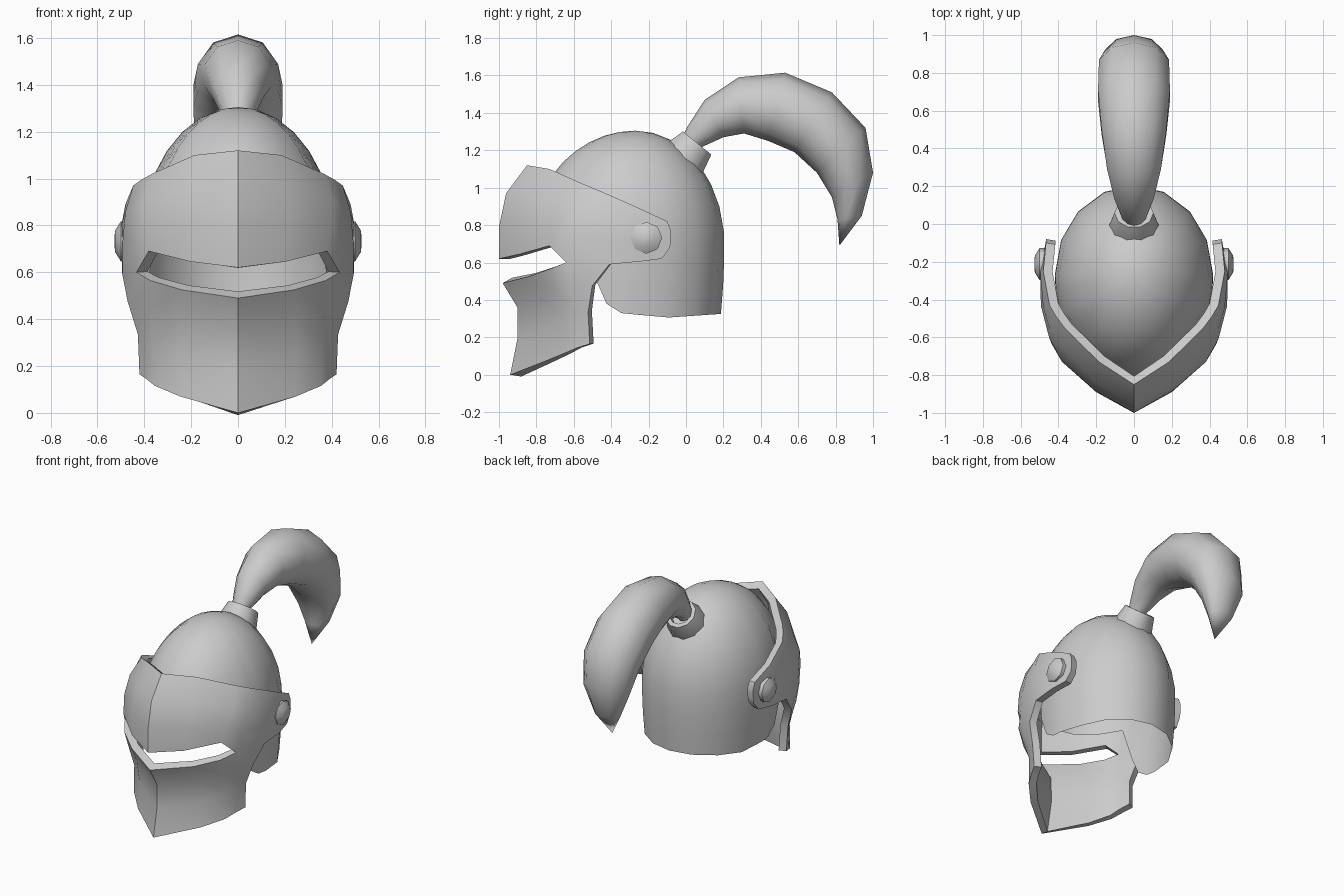
import bpy, bmesh, math
from mathutils import Vector

if "Cube" in bpy.data.objects:
    bpy.data.objects.remove(bpy.data.objects["Cube"])

steel = bpy.data.materials.new("grey_steel")
steel.diffuse_color = (0.6, 0.6, 0.6, 1)
steel.use_nodes = True
steel.node_tree.nodes["Principled BSDF"].inputs["Base Color"].default_value = steel.diffuse_color


def interp(knots, v):
    """Piecewise linear lookup in (key, value) pairs."""
    if v <= knots[0][0]:
        return knots[0][1]
    for (a, fa), (b, fb) in zip(knots, knots[1:]):
        if v <= b:
            return fa + (fb - fa) * (v - a) / (b - a)
    return knots[-1][1]


def add_grid(bm, columns):
    """Skin a list of equally long point columns with quads."""
    cols = [[bm.verts.new(p) for p in col] for col in columns]
    for a, b in zip(cols, cols[1:]):
        for i in range(len(a) - 1):
            bm.faces.new((a[i], a[i + 1], b[i + 1], b[i]))


def finish(name, bm, mirror=False, thickness=0, angle=35, recalc=False):
    bmesh.ops.remove_doubles(bm, verts=bm.verts, dist=0.0005)
    if recalc:
        bmesh.ops.recalc_face_normals(bm, faces=bm.faces)
    mesh = bpy.data.meshes.new(name)
    bm.to_mesh(mesh)
    bm.free()
    mesh.materials.append(steel)
    ob = bpy.data.objects.new(name, mesh)
    bpy.context.collection.objects.link(ob)
    bpy.ops.object.select_all(action='DESELECT')
    ob.select_set(True)
    bpy.context.view_layer.objects.active = ob
    if mirror:
        ob.modifiers.new("mirror", 'MIRROR').use_axis[0] = True
    if thickness:
        sol = ob.modifiers.new("thickness", 'SOLIDIFY')
        sol.thickness = thickness
        sol.offset = -1
        sol.use_even_offset = True
    if mirror or thickness:
        bpy.ops.object.convert(target='MESH')
    bpy.ops.object.shade_smooth_by_angle(angle=math.radians(angle))
    return ob


# Skull shell: egg-shaped dome, straight below the temples, open at the face
RIM = [(-0.52, 0.74), (-0.475, 0.47), (-0.43, 0.38), (-0.35, 0.33),
       (-0.1, 0.305), (0.2, 0.325)]
bm = bmesh.new()
columns = []
for deg in (0, 22, 45, 67, 90, 98, 106.5, 112, 120, 140, 160, 180):
    a = math.radians(deg)
    depth = 0.475 if deg <= 90 else 0.56
    low = interp(RIM, -0.27 + depth * math.cos(a))
    col = []
    for i in range(11):
        z = low + (1.305 - low) * math.sin(i / 10 * math.pi / 2)
        if z > 0.7:
            s = math.sqrt(max(0, 1 - ((z - 0.7) / 0.605) ** 2))
        else:
            s = 1 - 0.04 * ((0.7 - z) / 0.38) ** 2
        col.append((0.42 * s * math.sin(a), -0.27 + depth * s * math.cos(a), z))
    columns.append(col)
add_grid(bm, columns)
finish("skull_shell", bm, mirror=True)

# Visor: ridge line, plan curve (distance behind ridge -> half width), width scale
RIDGE = [(0, -0.94), (0.2, -0.9), (0.36, -0.9), (0.49, -0.98), (0.62, -1),
         (0.79, -1), (0.98, -0.96), (1.12, -0.85)]
PLAN = [(0, 0), (0.11, 0.2), (0.26, 0.375), (0.36, 0.435), (0.5, 0.49),
        (0.72, 0.5), (0.92, 0.465)]
SCALE = [(0, 0.92), (0.17, 0.94), (0.35, 0.97), (0.6, 1), (0.8, 1),
         (0.9, 0.96), (0.97, 0.91), (1.02, 0.83), (1.12, 0.8)]


def visor_column(top, bottom, z_steps, d_steps):
    d0, d1 = (y - interp(RIDGE, z) for y, z in (top, bottom))
    col = []
    for fz, fd in zip(z_steps, d_steps):
        z = top[1] + (bottom[1] - top[1]) * fz
        d = d0 + (d1 - d0) * fd
        col.append((interp(PLAN, d) * interp(SCALE, z), interp(RIDGE, z) + d, z))
    return col


# Side outlines (y, z): upper edge and lower edge of each column
BROW = [((-0.85, 1.12), (-1.0, 0.62)), ((-0.73, 1.10), (-0.89, 0.645)),
        ((-0.55, 1.02), (-0.73, 0.69)), ((-0.49, 0.995), (-0.64, 0.60)),
        ((-0.43, 0.97), (-0.41, 0.59)), ((-0.25, 0.89), (-0.25, 0.605)),
        ((-0.10, 0.82), (-0.13, 0.62)), ((-0.08, 0.77), (-0.085, 0.68))]
CHIN = [((-0.98, 0.49), (-0.94, 0.0)), ((-0.84, 0.525), (-0.76, 0.07)),
        ((-0.73, 0.565), (-0.65, 0.115)), ((-0.64, 0.60), (-0.58, 0.145)),
        ((-0.41, 0.59), (-0.515, 0.165))]
bm = bmesh.new()
steps = (0, 0.3, 0.65, 1)
add_grid(bm, [visor_column(t, b, steps, steps) for t, b in BROW])
add_grid(bm, [visor_column(t, b, (0, 0.27, 0.6, 1), (0, 0.6, 1.08, 1)) for t, b in CHIN])
finish("visor", bm, mirror=True, thickness=0.05)


def lathe(name, base, axis, rings, sides, mirror=False, angle=35):
    """Closed turned part: rings are (distance along axis, radius)."""
    axis = Vector(axis).normalized()
    u = Vector((1, 0, 0)) if abs(axis.x) < 0.5 else Vector((0, 1, 0))
    u = (u - axis * u.dot(axis)).normalized()
    v = axis.cross(u)
    bm = bmesh.new()
    cols = []
    for k in range(sides + 1):
        a = 2 * math.pi * k / sides
        cols.append([Vector(base) + axis * h + (u * math.cos(a) + v * math.sin(a)) * r
                     for h, r in rings])
    add_grid(bm, cols)
    return finish(name, bm, mirror=mirror, angle=angle, recalc=True)


# Visor pivots
lathe("pivot_rivet", (0.46, -0.212, 0.732), (1, 0, 0.0),
      [(0, 0), (0, 0.085), (0.04, 0.085), (0.065, 0.045), (0.068, 0)], 8,
      mirror=True, angle=50)

# Plume socket with a recessed mouth
lathe("plume_socket", (0, -0.005, 1.16), (0, 0.63, 0.776),
      [(-0.03, 0), (-0.03, 0.13), (0, 0.13), (0.102, 0.103), (0.102, 0.075),
       (0.06, 0.07), (0.06, 0)], 10, angle=40)

# Plume: outer point, inner point (y, z) and half width of each section
PLUME = [((-0.02, 1.27), (0.05, 1.18), 0.05), ((0.01, 1.33), (0.09, 1.22), 0.07),
         ((0.10, 1.47), (0.20, 1.27), 0.11), ((0.28, 1.59), (0.31, 1.29), 0.15),
         ((0.53, 1.615), (0.44, 1.25), 0.18), ((0.78, 1.51), (0.58, 1.19), 0.2),
         ((0.96, 1.32), (0.70, 1.08), 0.195), ((1.0, 1.08), (0.78, 0.95), 0.16),
         ((0.94, 0.85), (0.81, 0.83), 0.09), ((0.82, 0.69), (0.82, 0.69), 0)]
bm = bmesh.new()
columns = []
for k in range(11):
    a = 2 * math.pi * k / 10
    col = [(0, 0.015, 1.225)]
    for (yo, zo), (yi, zi), w in PLUME:
        c = math.cos(a) / 2
        col.append((w * math.sin(a), (yo + yi) / 2 + (yo - yi) * c,
                    (zo + zi) / 2 + (zo - zi) * c))
    columns.append(col)
add_grid(bm, columns)
finish("plume", bm, angle=60, recalc=True)
